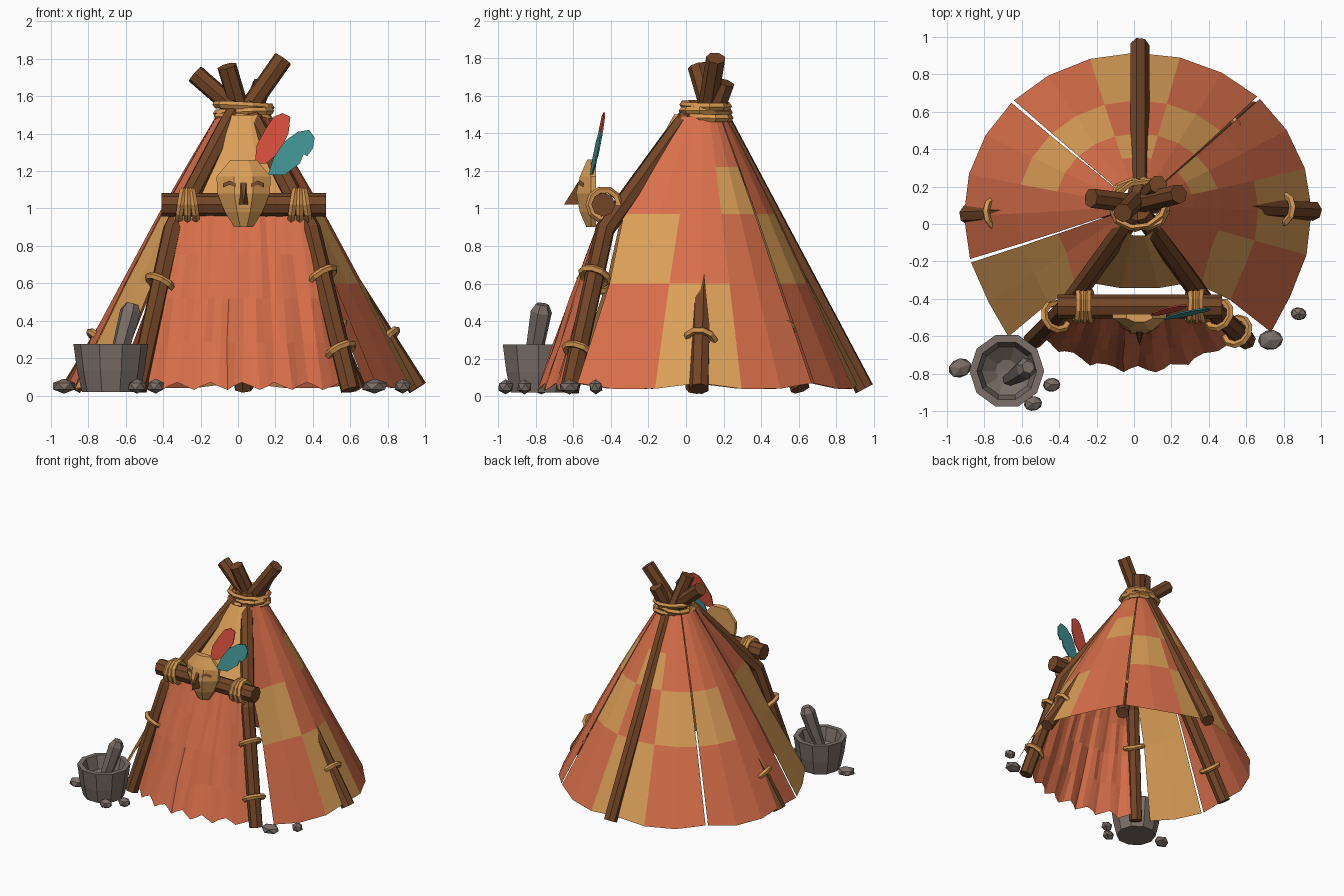
import bpy, bmesh, math, random
from mathutils import Vector, Matrix

random.seed(4)
if "Cube" in bpy.data.objects:
    bpy.data.objects.remove(bpy.data.objects["Cube"])


def material(name, r, g, b):
    m = bpy.data.materials.new(name)
    m.use_nodes = True
    m.diffuse_color = (r, g, b, 1)
    m.node_tree.nodes["Principled BSDF"].inputs["Base Color"].default_value = (r, g, b, 1)
    return m


RED = material("red hide", .69, .16, .07)
TAN = material("tan hide", .71, .345, .098)
WOOD = material("brown wood", .17, .06, .02)
ROPE = material("rope", .66, .305, .08)
STONE = material("grey stone", .2, .157, .138)
CRIMSON = material("crimson feather", .72, .08, .05)
TEAL = material("teal feather", .058, .31, .31)
EYE = material("eye brown", .2, .08, .028)


def mesh(name, verts, faces, *mats):
    me = bpy.data.meshes.new(name)
    me.from_pydata([tuple(v) for v in verts], [], faces)
    for m in mats:
        me.materials.append(m)
    ob = bpy.data.objects.new(name, me)
    bpy.context.collection.objects.link(ob)
    return ob


def close_up(ob, fill=False):
    """Weld seams, optionally cap holes, and point the faces outward."""
    bm = bmesh.new()
    bm.from_mesh(ob.data)
    bmesh.ops.remove_doubles(bm, verts=bm.verts, dist=.001)
    if fill:
        bmesh.ops.holes_fill(bm, edges=bm.edges, sides=0)
    bmesh.ops.recalc_face_normals(bm, faces=bm.faces)
    bm.to_mesh(ob.data)
    bm.free()


def sheet(name, rows, *mats):
    """Skin a list of equally long point rows."""
    n = len(rows[0])
    faces = [(r * n + c, r * n + c + 1, r * n + n + c + 1, r * n + n + c)
             for r in range(len(rows) - 1) for c in range(n - 1)]
    return mesh(name, [p for row in rows for p in row], faces, *mats)


def tube(name, path, radii, mat, sides=7):
    """Closed faceted tube along a path."""
    pts = [Vector(p) for p in path]
    rows = []
    for i, p in enumerate(pts):
        t = (pts[min(i + 1, len(pts) - 1)] - pts[max(i - 1, 0)]).normalized()
        u = t.cross(Vector((.31, .95, 0))).normalized()
        w = t.cross(u)
        rows.append([p + (u * math.cos(a) + w * math.sin(a)) * radii[i]
                     for a in (math.tau * s / sides for s in range(sides + 1))])
    close_up(sheet(name, rows, mat), fill=True)


def ring(name, centre, axis, radius, minor=.02, scale=(1, 1, 1)):
    bpy.ops.mesh.primitive_torus_add(major_segments=10, minor_segments=5,
                                     major_radius=radius, minor_radius=minor)
    ob = bpy.context.object
    ob.name = name
    rot = Vector(axis).to_track_quat('Z', 'Y').to_matrix().to_4x4()
    ob.matrix_world = Matrix.Translation(centre) @ rot @ Matrix.Diagonal((*scale, 1))
    ob.data.materials.append(ROPE)


# Cover: nine panels of two facets, four rows each, open at the front
LEVELS = [(.05, .93, .04), (.6, .645, .06), (.97, .445, .12), (1.22, .3, .1), (1.49, .14, .02)]
PANELS = ["RTRR", "TRRR", "RRTR", "RTRR", "TRTR", "RTRR", "RTRR", "RRRR", "TTRR"]
SLITS = (3, 6, 8)


def cover_point(level, col, nudge):
    z, r, forward = LEVELS[level]
    a = math.radians(min(max(15 * col - 44, -40), 222) + nudge)
    y = r * math.sin(a) * (.92 if math.sin(a) > 0 else 1)
    if col in (0, 18):
        y -= forward
    if level == 0:
        z += .02 * math.cos(col * 2.1)
    return (.02 + r * math.cos(a), .06 + y + .03 * level / 4, z)


for k, colours in enumerate(PANELS):
    lo = .6 if k in SLITS else 0
    hi = -.6 if k + 1 in SLITS else 0
    rows = [[cover_point(lv, 2 * k + c, (lo, 0, hi)[c]) for c in range(3)] for lv in range(5)]
    panel = sheet(f"cover_panel_{k + 1}", rows, RED, TAN)
    for i, f in enumerate(panel.data.polygons):
        f.material_index = int(colours[i // 2] == "T")

# Upper front flap between the poles
rows = []
for t in (0, .5, 1):
    half = .09 + .2 * t
    rows.append([(.03 + half * s, -.03 - .28 * t - .05 * (1 - abs(s)), 1.5 - .5 * t)
                 for s in (1, .35, -.35, -1)])
sheet("front_flap", rows, TAN)

# Draped door curtain with soft, wide folds
rows = []
COLS = 24
for j in range(5):
    t = j / 4
    row = []
    for c in range(COLS + 1):
        s = 2 * c / COLS - 1
        fold = .016 * t * math.cos(c * math.tau / 4) + random.uniform(-.007, .007)
        x = .025 + s * (.36 + .16 * t) + random.uniform(-.008, .008) * t
        y = -.44 - t * (.17 + .17 * (1 - s * s)) + fold
        z = .99 - .94 * t + .02 * math.cos(c * math.tau / 4) * t ** 4
        row.append((x, y, z))
    rows.append(row)
sheet("door_curtain", rows[::-1], RED)

# Poles: base, bend and crossed tip
POLES = {
    "right_front": [(.6, -.62, .03), (.39, -.43, .89), (.095, -.02, 1.45), (.04, .06, 1.54)],
    "left_front": [(-.54, -.62, .03), (-.35, -.43, .89), (-.055, -.02, 1.45), (0, .06, 1.54)],
    "right_side": [(.96, .07, .04), (.08, .11, 1.43), (.0, .11, 1.52), (-.23, .14, 1.72)],
    "left_side": [(-.89, .05, .04), (-.045, .09, 1.43), (.03, .11, 1.5), (.24, .16, 1.8)],
    "back": [(.03, .95, .04), (.03, .2, 1.45), (.01, .13, 1.52), (-.06, .06, 1.76)],
    "back_corner": [(.63, .61, .04), (.05, .1, 1.44), (.07, .15, 1.5), (.13, .21, 1.67)],
}
for name, path in POLES.items():
    tube(name + "_pole", path, [.053] * 4, WOOD)

# Rope loops on the poles: pole, height, tilt
for i, (name, z, tilt) in enumerate([("right_front", .64, .35), ("right_front", .24, .25),
                                     ("left_front", .6, -.3), ("right_side", .3, .3),
                                     ("left_side", .29, -.3), ("back_corner", .35, .2)]):
    a, b = Vector(POLES[name][0]), Vector(POLES[name][1])
    d = (b - a).normalized()
    ring(f"pole_loop_{i + 1}", a + (b - a) * ((z - a.z) / (b.z - a.z)),
         d + Vector((-tilt, .15, 0)), .075)

# Neck binding
for i, (z, tilt) in enumerate([(1.485, .03), (1.515, -.04), (1.548, .05)]):
    ring(f"neck_rope_{i + 1}", (.03, .105, z), (tilt, .02, 1), .15, .021, (.8, 1, 1))

# Cross bar with lashings
tube("cross_bar", [(-.41, -.44, 1.02), (.47, -.44, 1.02)], [.064] * 2, WOOD, 8)
for side, x in (("left", .33), ("right", -.27)):
    for i in (-1, 0, 1):
        ring(f"{side}_lashing_{i + 2}", (x + .033 * i, -.435, 1.02), (1, .04 * i, .15 * i), .08, .02)

# Mask: height, half width and depth of each row from chin to crown
rows = []
for z, w, y in [(.9, .05, -.53), (.98, .1, -.565), (1.08, .14, -.585), (1.17, .145, -.565), (1.26, .07, -.525)]:
    rows.append([(.03 + w * s, yy, z) for s, yy in
                 ((-1, -.48), (-1, -.505), (-.35, y), (.35, y), (1, -.505), (1, -.48), (-1, -.48))])
close_up(sheet("mask", rows, TAN), fill=True)

# Nose and eyes
nose = mesh("nose", [(.015, -.575, 1.14), (.045, -.575, 1.14), (.005, -.575, 1.02), (.055, -.575, 1.02),
                     (.03, -.65, 1.02)],
            [(0, 1, 4), (0, 4, 2), (1, 3, 4), (2, 4, 3), (0, 2, 3, 1)], WOOD)
close_up(nose)
for side, s in (("left", 1), ("right", -1)):
    arc = [(.04, 1.12, -.582), (.075, 1.135, -.567), (.11, 1.12, -.546)]
    low = [(.03 + s * x, y, z - .008) for x, z, y in arc]
    high = [(.03 + s * x, y + .003, z + .014) for x, z, y in arc]
    sheet(side + "_eye", [low, high] if s > 0 else [high, low], EYE)

# Feathers, leaning back
RED_SHAPE = [(.09, 1.24), (.1, 1.34), (.15, 1.43), (.19, 1.49), (.24, 1.51), (.28, 1.49),
             (.27, 1.4), (.22, 1.3), (.15, 1.24)]
TEAL_SHAPE = [(.16, 1.18), (.19, 1.27), (.25, 1.36), (.32, 1.41), (.38, 1.42), (.41, 1.38), (.4, 1.32),
              (.37, 1.28), (.35, 1.29), (.33, 1.24), (.25, 1.18)]
for name, shape, y0, mat in (("red_feather", RED_SHAPE, -.485, CRIMSON), ("teal_feather", TEAL_SHAPE, -.505, TEAL)):
    n = len(shape)
    pts = [(x, y0 + .12 * (x - .15) + .13 * (z - 1.25) + off, z) for off in (0, .008) for x, z in shape]
    faces = [tuple(range(n)), tuple(range(2 * n - 1, n - 1, -1))]
    faces += [(i, i + n, (i + 1) % n + n, (i + 1) % n) for i in range(n)]
    close_up(mesh(name, pts, faces, mat))

# Mortar and pestle
profile = [(0, .02), (.155, .02), (.18, .13), (.195, .24), (.2, .275), (.16, .275), (.135, .17), (.06, .11), (0, .1)]
rows = [[(-.68 + r * math.cos(math.tau * c / 10), -.785 + r * math.sin(math.tau * c / 10), z)
         for c in range(11)] for r, z in profile]
close_up(sheet("mortar", rows, STONE))
tube("pestle", [(-.67, -.83, .12), (-.62, -.8, .28), (-.575, -.77, .45), (-.565, -.765, .49)],
     [.035, .05, .058, .035], STONE, 6)

# Loose stones
for i, (x, y, r) in enumerate([(-.93, -.77, .07), (-.44, -.86, .052), (-.54, -.96, .055),
                               (.73, -.62, .075), (.88, -.48, .048)]):
    bpy.ops.mesh.primitive_ico_sphere_add(subdivisions=1, radius=r, location=(x, y, .05))
    ob = bpy.context.object
    ob.name = f"stone_{i + 1}"
    ob.scale = (1, .8, .04 / r)
    ob.rotation_euler.z = random.uniform(-.4, .4)
    ob.data.materials.append(STONE)
